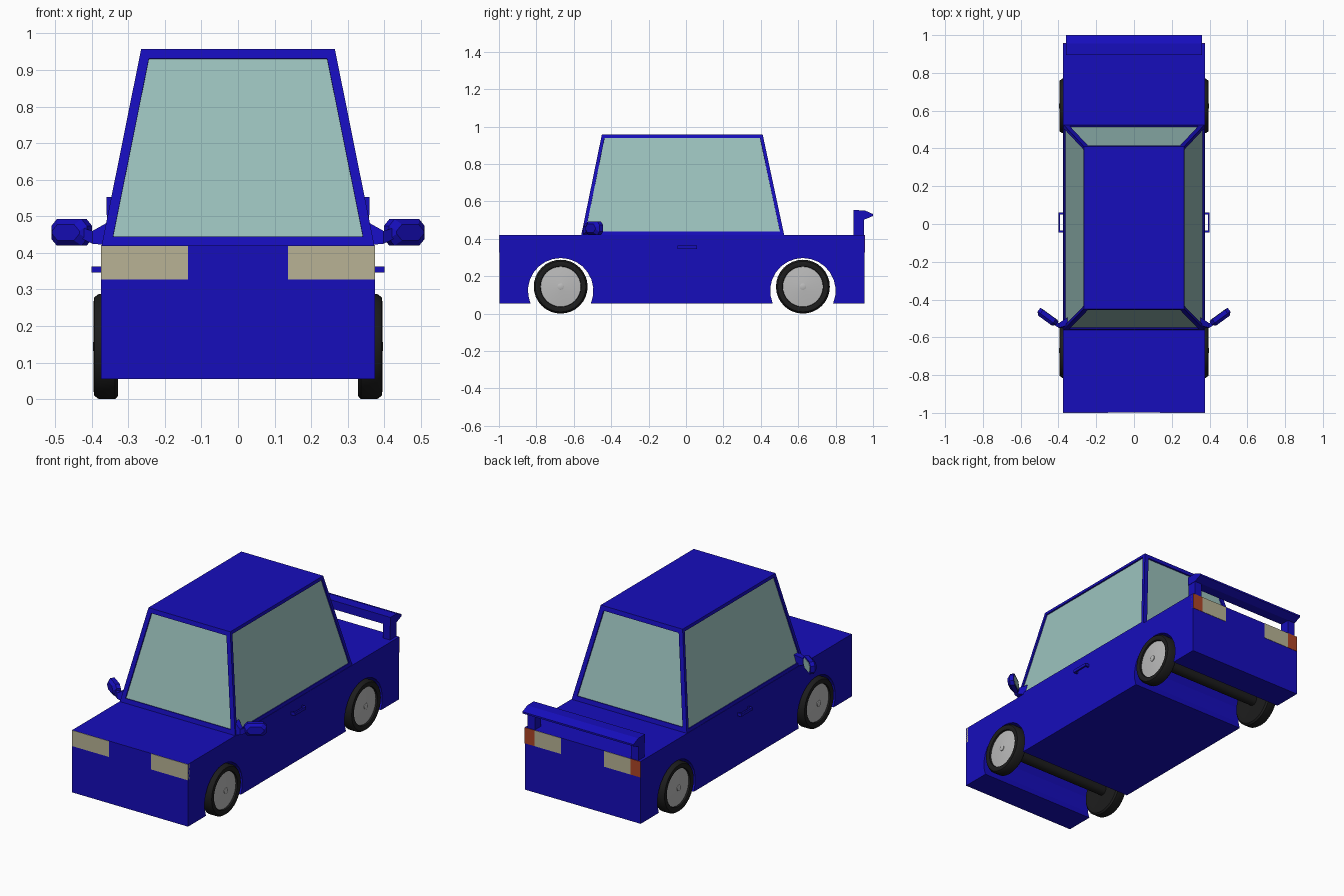
import bpy, bmesh
from math import sin, cos, pi, asin, radians
from mathutils import Vector, Matrix

if "Cube" in bpy.data.objects:
    bpy.data.objects.remove(bpy.data.objects["Cube"])


def material(name, rgb):
    m = bpy.data.materials.new(name)
    m.diffuse_color = (*rgb, 1)
    m.use_nodes = True
    m.node_tree.nodes["Principled BSDF"].inputs["Base Color"].default_value = m.diffuse_color
    return m


BLUE = material("blue_paint", (0.008, 0.004, 0.5))
GLASS = material("glass", (0.33, 0.54, 0.51))
LAMP = material("lamp", (0.48, 0.45, 0.3))
RED = material("red_lamp", (0.42, 0.06, 0.02))
RUBBER = material("rubber", (0.012, 0.012, 0.012))
METAL = material("metal", (0.5, 0.5, 0.5))


def finish(name, bm, mat, smooth=False):
    bmesh.ops.recalc_face_normals(bm, faces=bm.faces[:])
    me = bpy.data.meshes.new(name)
    bm.to_mesh(me)
    bm.free()
    me.materials.append(mat)
    ob = bpy.data.objects.new(name, me)
    bpy.context.collection.objects.link(ob)
    if smooth:
        bpy.ops.object.select_all(action='DESELECT')
        ob.select_set(True)
        bpy.context.view_layer.objects.active = ob
        bpy.ops.object.shade_smooth_by_angle(angle=radians(35))
    return ob


def loft(name, rings, mat, smooth=False, closed=True):
    """Skin a list of equally sized closed rings of points."""
    bm = bmesh.new()
    vs = [[bm.verts.new(p) for p in r] for r in rings]
    n = len(rings[0])
    for a, b in zip(vs, vs[1:]):
        for i in range(n):
            j = (i + 1) % n
            bm.faces.new((a[i], a[j], b[j], b[i]))
    if closed:
        bm.faces.new(vs[0])
        bm.faces.new(vs[-1])
    return finish(name, bm, mat, smooth)


def extrude_x(name, profile, x0, x1, mat):
    return loft(name, [[(x, y, z) for y, z in profile] for x in (x0, x1)], mat)


def box(name, x, y, z, mat):
    prof = [(y[0], z[0]), (y[1], z[0]), (y[1], z[1]), (y[0], z[1])]
    return extrude_x(name, prof, x[0], x[1], mat)


def lathe_x(name, profile, y, z, mat, n=32):
    rings = [[(x, y + r * cos(2 * pi * i / n), z + r * sin(2 * pi * i / n))
              for i in range(n)] for x, r in profile]
    return loft(name, rings, mat, smooth=True)


AXLES = (-0.67, 0.625)
BOTTOM, DECK, REAR = 0.055, 0.42, 0.955

# Lower body: side profile with two full-width wheel arches
profile = [(-0.998, DECK), (-0.998, BOTTOM)]
ARCH_R, ARCH_Z = 0.175, 0.122
low = asin((BOTTOM - ARCH_Z) / ARCH_R)
for yc in AXLES:
    for i in range(17):
        a = (pi - low) + (2 * low - pi) * i / 16
        profile.append((yc + ARCH_R * cos(a), ARCH_Z + ARCH_R * sin(a)))
profile += [(REAR, BOTTOM), (REAR, DECK)]
extrude_x("lower_body", profile, -0.375, 0.375, BLUE)


# Cabin: tapered frame with window openings
def frustum(inset):
    def ring(x, y0, y1, z):
        return [(-x + inset, y0 + inset, z), (x - inset, y0 + inset, z),
                (x - inset, y1 - inset, z), (-x + inset, y1 - inset, z)]
    return [ring(0.373, -0.56, 0.525, DECK), ring(0.265, -0.45, 0.41, 0.957 - inset)]


cabin = loft("cabin_frame", frustum(0), BLUE)
bm = bmesh.new()
bm.from_mesh(cabin.data)
sides = [f for f in bm.faces if abs(f.normal.z) < 0.9]
for f in sides:
    margin = 0.018 if abs(f.normal.x) > 0.5 else 0.026
    bmesh.ops.inset_region(bm, faces=[f], thickness=margin, use_even_offset=True)
bmesh.ops.delete(bm, geom=sides, context='FACES')
bm.to_mesh(cabin.data)
bm.free()
solid = cabin.modifiers.new("thickness", 'SOLIDIFY')
solid.thickness = 0.012
loft("window_glass", frustum(0.007), GLASS)

# Rear wing
extrude_x("rear_wing", [(0.895, 0.553), (0.955, 0.552), (1.0, 0.532), (1.0, 0.522),
                        (0.955, 0.503), (0.895, 0.503)], -0.36, 0.36, BLUE)


def mirror_ring(s, depth, shrink):
    """Octagon of the mirror housing, turned towards the driver."""
    w, h, c = 0.06 - shrink, 0.036 - shrink, 0.018
    pts = [(w, h - c), (w - c, h), (c - w, h), (-w, h - c),
           (-w, c - h), (c - w, -h), (w - c, -h), (w, c - h)]
    rot = Matrix.Rotation(radians(36), 3, 'Z')
    out = []
    for u, v in pts:
        p = rot @ Vector((u, depth, v)) + Vector((0.457, -0.492, 0.456))
        out.append((s * p.x, p.y, p.z))
    return out


for s, side in ((1, "right"), (-1, "left")):
    def span(a, b):
        return (s * a, s * b)

    # Lamps
    box(side + "_headlight", span(0.137, 0.375), (-1.0, -0.98), (0.327, 0.4195), LAMP)
    box(side + "_reversing_lamp", span(0.14, 0.31), (0.94, 0.957), (0.327, 0.4195), LAMP)
    box(side + "_tail_lamp", span(0.31, 0.375), (0.94, 0.957), (0.327, 0.4195), RED)

    # Wing post
    box(side + "_wing_post", span(0.312, 0.358), (0.895, 0.953), (0.41, 0.51), BLUE)

    # Door handle: grip on two stubs
    box(side + "_handle_grip", span(0.391, 0.4), (-0.045, 0.06), (0.346, 0.363), BLUE)
    for y in (-0.045, 0.05):
        box(side + "_handle_stub", span(0.37, 0.395), (y, y + 0.01), (0.346, 0.363), BLUE)

    # Door mirror: arm, housing and glass
    loft(side + "_mirror_arm",
         [[(s * 0.345, -0.555, 0.42), (s * 0.345, -0.49, 0.42),
           (s * 0.345, -0.49, 0.49), (s * 0.345, -0.535, 0.49)],
          [(s * 0.398, -0.55, 0.425), (s * 0.398, -0.525, 0.425),
           (s * 0.398, -0.525, 0.46), (s * 0.398, -0.55, 0.46)],
          [(s * 0.43, -0.53, 0.44), (s * 0.43, -0.505, 0.44),
           (s * 0.43, -0.505, 0.47), (s * 0.43, -0.53, 0.47)]], BLUE)
    loft(side + "_mirror_housing",
         [mirror_ring(s, -0.024, 0.014), mirror_ring(s, -0.008, 0), mirror_ring(s, 0.016, 0)], BLUE)
    loft(side + "_mirror_glass", [mirror_ring(s, 0.01, 0.008), mirror_ring(s, 0.018, 0.008)], GLASS)

    # Wheels
    for y, end in zip(AXLES, ("front", "rear")):
        name = end + "_" + side
        lathe_x(name + "_tyre", [(s * x, r) for x, r in (
            (0.335, 0.03), (0.328, 0.11), (0.328, 0.135), (0.336, 0.144), (0.38, 0.144),
            (0.393, 0.135), (0.395, 0.12), (0.39, 0.109), (0.375, 0.107))], y, 0.144, RUBBER)
        lathe_x(name + "_hubcap", [(s * x, r) for x, r in (
            (0.37, 0.109), (0.38, 0.107), (0.39, 0.017))], y, 0.144, METAL)
        lathe_x(name + "_hub_centre", [(s * x, r) for x, r in (
            (0.38, 0.017), (0.394, 0.017), (0.396, 0.012))], y, 0.144, METAL, 16)

# Axles
for y, end in zip(AXLES, ("front", "rear")):
    lathe_x(end + "_axle", [(-0.34, 0.03), (0.34, 0.03)], y, 0.144, RUBBER, 16)
